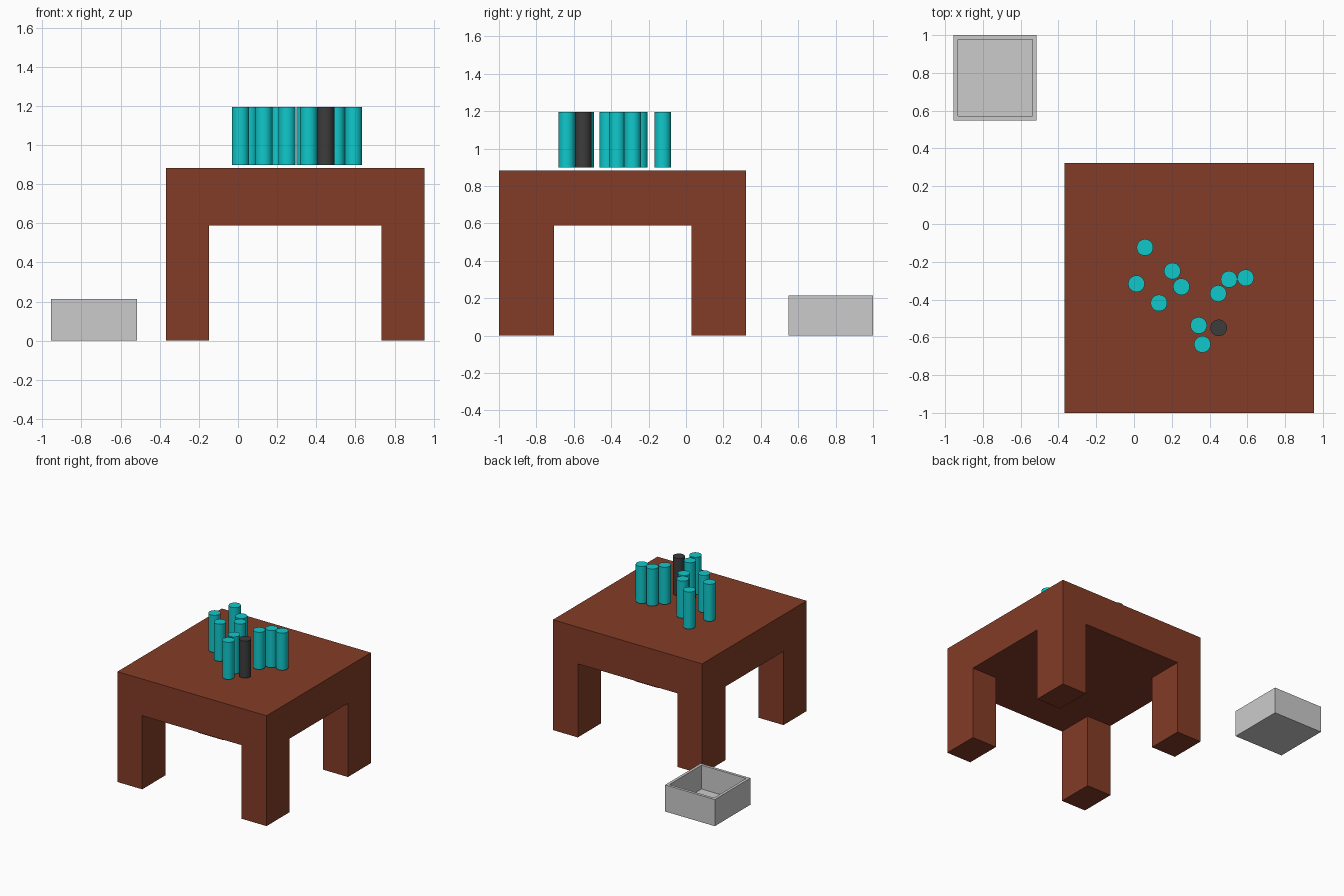
import bpy, bmesh, math
from mathutils import Matrix, Vector

if "Cube" in bpy.data.objects:
    bpy.data.objects.remove(bpy.data.objects["Cube"])


def material(name, rgb):
    m = bpy.data.materials.new(name)
    m.diffuse_color = (*rgb, 1)
    m.use_nodes = True
    m.node_tree.nodes["Principled BSDF"].inputs["Base Color"].default_value = m.diffuse_color
    return m


wood = material("brown_wood", (0.231, 0.045, 0.02))
teal = material("teal", (0.005, 0.584, 0.6))
dark = material("dark", (0.046, 0.046, 0.046))


def finish(name, bm, mat=None):
    bmesh.ops.recalc_face_normals(bm, faces=bm.faces)
    me = bpy.data.meshes.new(name)
    bm.to_mesh(me)
    bm.free()
    ob = bpy.data.objects.new(name, me)
    bpy.context.collection.objects.link(ob)
    if mat:
        me.materials.append(mat)
    return ob


def box_mesh(lo, hi):
    lo, hi = Vector(lo), Vector(hi)
    bm = bmesh.new()
    bmesh.ops.create_cube(bm, size=1, matrix=Matrix.Translation((lo + hi) / 2)
                          @ Matrix.Diagonal((*(hi - lo), 1)))
    return bm


# Table: thick top on four legs at the corners
X0, X1, Y0, Y1 = -0.368, 0.953, -1.0, 0.322
UNDER, TOP = 0.589, 0.883
LEG_X, LEG_Y = 0.22, 0.293
finish("table_top", box_mesh((X0, Y0, UNDER), (X1, Y1, TOP)), wood)
for side, x in (("left", X0), ("right", X1 - LEG_X)):
    for end, y in (("front", Y0), ("back", Y1 - LEG_Y)):
        finish(f"{end}_{side}_leg",
               box_mesh((x, y, 0), (x + LEG_X, y + LEG_Y, UNDER)), wood)

# Open bin: inset the top face, then push it down to the floor
WALL, BIN_H = 0.022, 0.213
bm = box_mesh((-0.955, 0.549, 0), (-0.515, 1.0, BIN_H))
bm.normal_update()
top = max(bm.faces, key=lambda f: f.calc_center_median().z)
bmesh.ops.inset_region(bm, faces=[top], thickness=WALL, use_even_offset=True)
ext = bmesh.ops.extrude_face_region(bm, geom=[top])
bmesh.ops.delete(bm, geom=[top], context='FACES')
bmesh.ops.translate(bm, vec=(0, 0, WALL - BIN_H),
                    verts=[g for g in ext["geom"] if isinstance(g, bmesh.types.BMVert)])
finish("open_bin", bm)


# Upright pegs hovering just above the table
def peg(name, x, y, mat):
    bpy.ops.mesh.primitive_cylinder_add(vertices=32, radius=0.044, depth=0.297,
                                        location=(x, y, 1.046))
    ob = bpy.context.object
    ob.name = name
    ob.data.materials.append(mat)
    bpy.ops.object.shade_smooth_by_angle(angle=math.radians(30))


spots = [(0.058, -0.124), (0.013, -0.316), (0.203, -0.249), (0.251, -0.332),
         (0.132, -0.418), (0.446, -0.368), (0.503, -0.293), (0.591, -0.285),
         (0.342, -0.537), (0.362, -0.637)]
for i, (x, y) in enumerate(spots):
    peg(f"teal_peg_{i + 1}", x, y, teal)
peg("dark_peg", 0.448, -0.55, dark)
